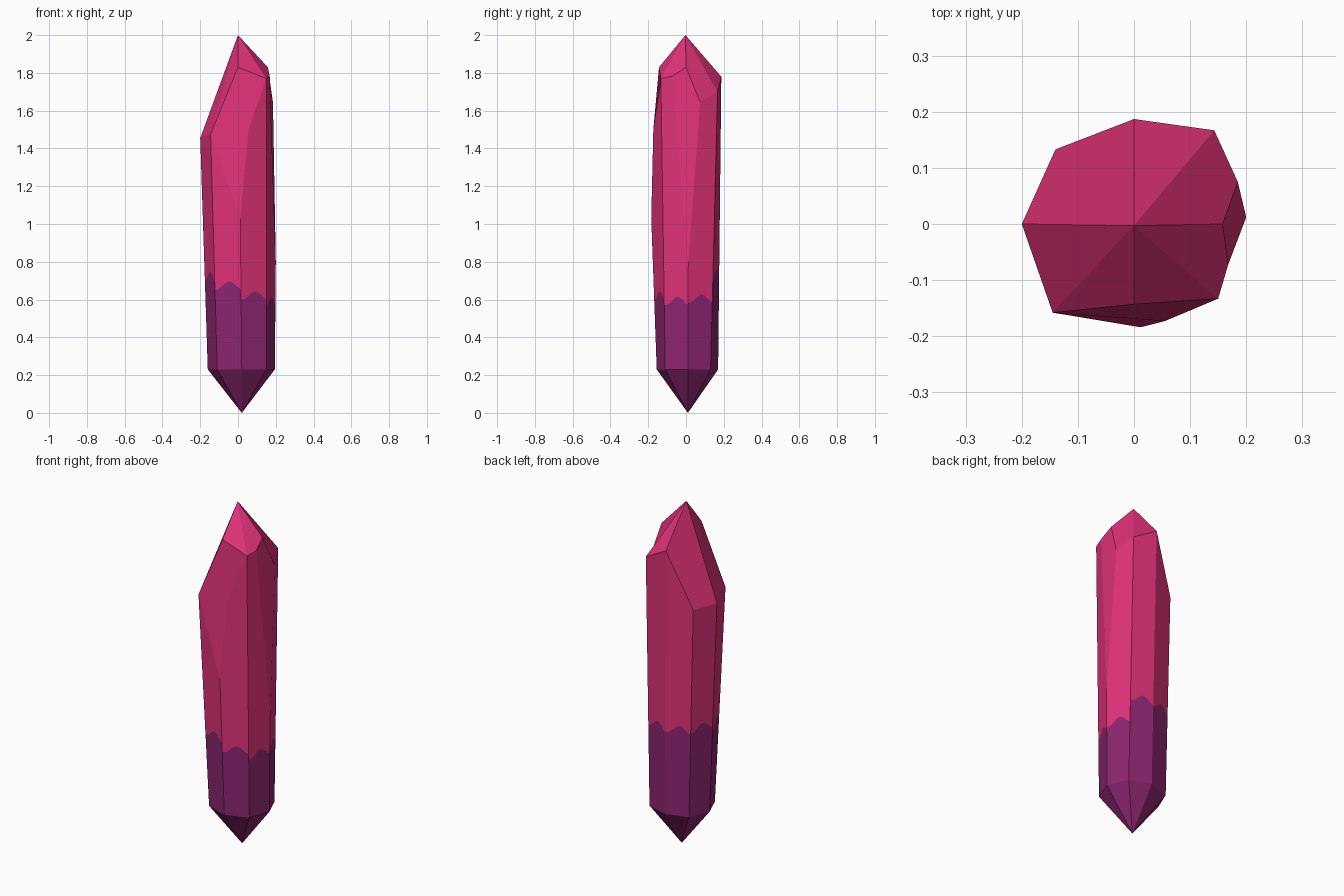
import bpy
import math
from mathutils import Vector

if "Cube" in bpy.data.objects:
    bpy.data.objects.remove(bpy.data.objects["Cube"])


def material(name, colour):
    m = bpy.data.materials.new(name)
    m.diffuse_color = (*colour, 1.0)
    m.use_nodes = True
    m.node_tree.nodes["Principled BSDF"].inputs["Base Color"].default_value = m.diffuse_color
    return m


pink = material("crystal pink", (0.75, 0.032, 0.19))
purple = material("base purple", (0.27, 0.019, 0.165))

# Tips and lower ring (counter-clockwise from +x)
tip = Vector((0, -0.003, 2))
foot = Vector((0.02, 0.01, 0))
ring_xy = [(0.195, 0.01), (0.145, 0.13), (0.02, 0.17), (-0.11, 0.13),
           (-0.16, 0.01), (-0.11, -0.11), (0.02, -0.155), (0.15, -0.11)]
low = [Vector((x, y, 0.23)) for x, y in ring_xy]

# Upper ends of the eight long edges
top = [Vector(p) for p in [
    (0.2, 0.012, 0.8), (0.143, 0.167, 1.70), (0, 0.187, 1.78), (-0.14, 0.133, 1.45),
    (-0.2, 0, 1.455), (-0.145, -0.158, 1.475), (0.012, -0.184, 1.03), (0.15, -0.133, 1.77)]]

# Extra corners where small facets cut the front and right edges
right_peak = Vector((0.158, 0, 1.83))
right_back = Vector((0.185, 0.075, 1.645))
right_front = Vector((0.168, -0.072, 1.782))
front_peak = Vector((0, -0.143, 1.83))
front_right = Vector((0.055, -0.173, 1.5))
extra = {0: [right_back], 6: [front_right], 7: [right_front]}

verts, faces, slots = [], [], []


def add_face(points, slot):
    start = len(verts)
    verts.extend(points)
    faces.append(list(range(start, start + len(points))))
    slots.append(slot)


def edge_at(i, z):
    a, b = low[i], top[i]
    return a.lerp(b, (z - a.z) / (b.z - a.z))


# Sides: each is split by a wavy line between purple base and pink body
line_height = [0.605, 0.735, 0.735, 0.745, 0.725, 0.675, 0.622, 0.592]
steps = 10
for i in range(8):
    j = (i + 1) % 8
    wave = []
    for k in range(steps + 1):
        t = k / steps
        z = line_height[i] + 0.022 * math.cos(2 * math.pi * (t - 0.56))
        wave.append(edge_at(i, z).lerp(edge_at(j, z), t))
    add_face([low[i], low[j]] + wave[::-1], 1)
    add_face(wave + [top[j]] + extra.get(i, []) + [top[i]], 0)
    add_face([foot, low[j], low[i]], 1)

# Tip facets and the two cut facets
for facet in [
    [tip, right_peak, right_back, top[1]],
    [tip, top[1], top[2]],
    [tip, top[2], top[3], top[4]],
    [tip, top[4], top[5]],
    [tip, top[5], front_peak],
    [tip, front_peak, top[7]],
    [tip, top[7], right_front, right_peak],
    [top[0], right_back, right_peak, right_front],
    [top[6], front_right, top[7], front_peak, top[5]],
]:
    add_face(facet, 0)

mesh = bpy.data.meshes.new("crystal")
mesh.from_pydata([tuple(v) for v in verts], [], faces)
mesh.materials.append(pink)
mesh.materials.append(purple)
for poly, slot in zip(mesh.polygons, slots):
    poly.material_index = slot
    poly.use_smooth = False
mesh.update()
bpy.context.collection.objects.link(bpy.data.objects.new("crystal", mesh))
